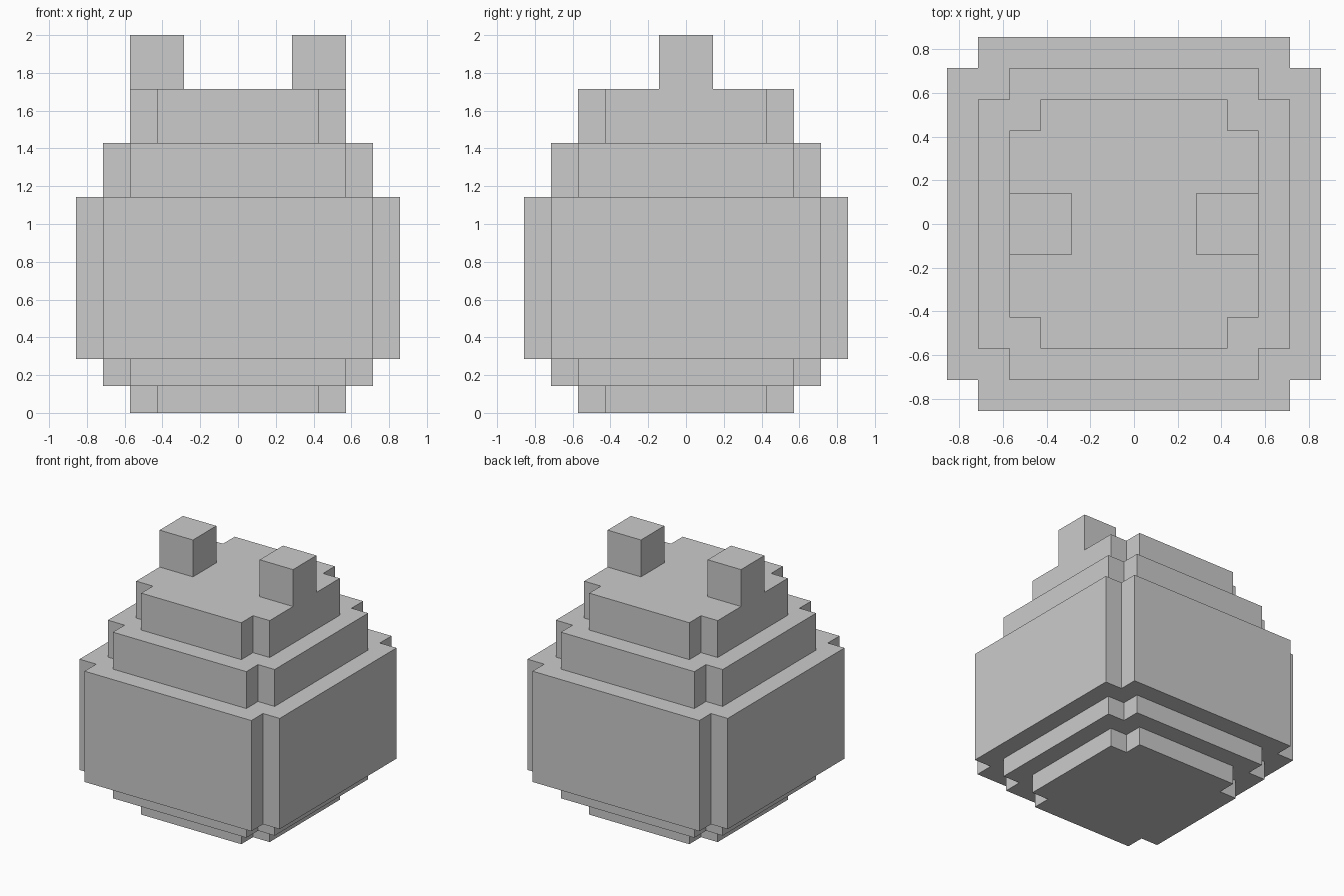
import bpy, bmesh

if "Cube" in bpy.data.objects:
    bpy.data.objects.remove(bpy.data.objects["Cube"])

U = 2 / 14  # one voxel


def make_object(name, bm):
    bmesh.ops.recalc_face_normals(bm, faces=bm.faces)
    mesh = bpy.data.meshes.new(name)
    bm.to_mesh(mesh)
    bm.free()
    obj = bpy.data.objects.new(name, mesh)
    bpy.context.collection.objects.link(obj)
    return obj


def notched_ring(bm, half, z):
    """Square outline with a one-voxel notch cut from every corner."""
    a, b = half, half - 1
    pts, corner = [], [(a, b), (b, b), (b, a)]
    for _ in range(4):
        pts += corner
        corner = [(-y, x) for x, y in corner]  # quarter turn
    return [bm.verts.new((x * U, y * U, z * U)) for x, y in pts]


# Stepped body: (half width, bottom, top) of each tier, in voxels
tiers = [(4, 0, 1), (5, 1, 2), (6, 2, 8), (5, 8, 10), (4, 10, 12)]
bm = bmesh.new()
rings = [notched_ring(bm, h, z) for h, z0, z1 in tiers for z in (z0, z1)]
for lower, upper in zip(rings, rings[1:]):
    for i in range(12):
        j = (i + 1) % 12
        bm.faces.new((lower[i], lower[j], upper[j], upper[i]))
bm.faces.new(rings[0][::-1])
bm.faces.new(rings[-1])
make_object("stepped_body", bm)

# Pair of cube ears on the top tier
for side, x in (("left", -3), ("right", 3)):
    bm = bmesh.new()
    bmesh.ops.create_cube(bm, size=2 * U)
    bmesh.ops.translate(bm, verts=bm.verts, vec=(x * U, 0, 13 * U))
    make_object(side + "_ear", bm)
